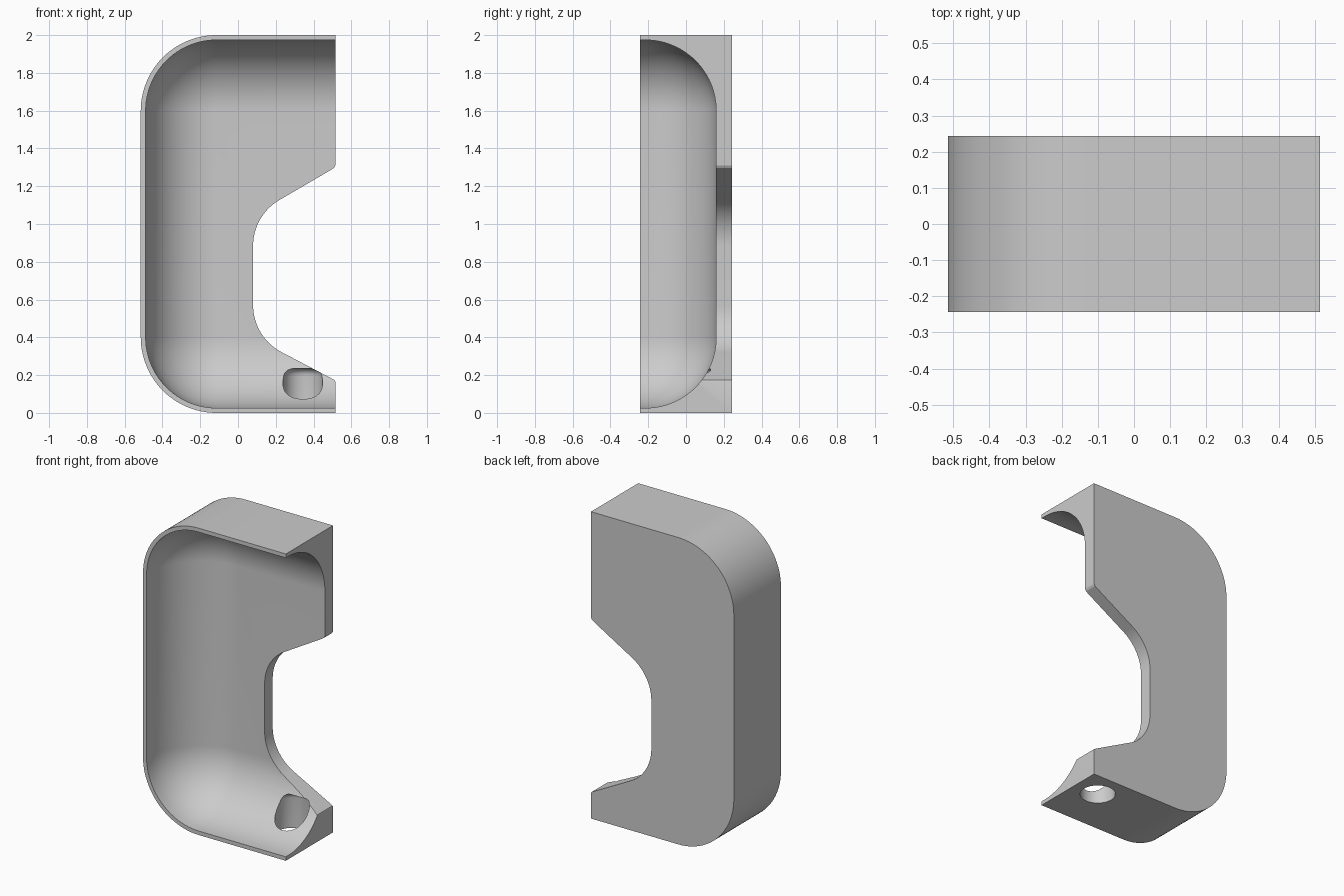
import bpy, bmesh
from math import sin, cos, pi, radians

if "Cube" in bpy.data.objects:
    bpy.data.objects.remove(bpy.data.objects["Cube"], do_unlink=True)

HX, HY, H = 0.515, 0.243, 2.0      # half width, half depth, height
R, WALL = 0.401, 0.026             # outer corner radius, shell thickness
CX = -HX + R                       # corner centre
SEG = 24

grey = bpy.data.materials.new("light_grey")
grey.use_nodes = True
grey.diffuse_color = (0.6, 0.6, 0.6, 1)
grey.node_tree.nodes["Principled BSDF"].inputs["Base Color"].default_value = (0.6, 0.6, 0.6, 1)


def arc(cx, cz, r, a0, a1, n=SEG):
    """Points on an arc in the XZ plane, angles in degrees."""
    steps = [radians(a0 + (a1 - a0) * i / n) for i in range(n + 1)]
    return [(cx + r * cos(a), cz + r * sin(a)) for a in steps]


def outline(r, right):
    """Upright outline, square on the right and rounded on the left."""
    return ([(right, R - r), (right, H - R + r)]
            + arc(CX, H - R, r, 90, 180) + arc(CX, R, r, 180, 270))


def loft(name, rings):
    """Solid through (depth, outline) rings, capped at both ends."""
    bm = bmesh.new()
    loops = [[bm.verts.new((x, y, z)) for x, z in pts] for y, pts in rings]
    for a, b in zip(loops, loops[1:]):
        for i in range(len(a)):
            j = (i + 1) % len(a)
            bm.faces.new((a[i], a[j], b[j], b[i]))
    bm.faces.new(loops[0])
    bm.faces.new(loops[-1])
    bmesh.ops.remove_doubles(bm, verts=bm.verts, dist=1e-5)
    bmesh.ops.recalc_face_normals(bm, faces=bm.faces)
    mesh = bpy.data.meshes.new(name)
    bm.to_mesh(mesh)
    bm.free()
    mesh.materials.append(grey)
    obj = bpy.data.objects.new(name, mesh)
    bpy.context.collection.objects.link(obj)
    return obj


# Outer body
body = loft("housing_shell", [(-HY, outline(R, HX)), (HY, outline(R, HX))])

# Hollow, with a quarter-round transition into the back plate
r = R - WALL
y0 = 0.16 - r
rings = [(-0.5, outline(r, 0.8))]
for i in range(SEG + 1):
    t = pi / 2 * i / SEG
    rad = r * cos(t) if i < SEG else 0
    rings.append((y0 + r * sin(t), outline(rad, 0.8)))
hollow = loft("hollow_cutter", rings)

# Side notch with rounded inner corners and eased tips
notch_pts = ([(0.8, 0.165), (HX, 0.165), (0.512, 0.173), (0.5, 0.18)]
             + arc(0.36, 0.57, 0.28, 242, 180)
             + arc(0.36, 0.885, 0.28, 180, 120)
             + [(0.495, 1.288), (0.508, 1.297), (HX, 1.31), (0.8, 1.31)])
notch = loft("notch_cutter", [(-0.6, notch_pts), (0.6, notch_pts)])

# Blind screw hole from below, with a rounded upper end
bpy.ops.mesh.primitive_cylinder_add(vertices=48, radius=0.105, depth=0.435,
                                    location=(0.343, 0.072, 0.0175))
hole = bpy.context.object
hole.name = "hole_cutter"
hole.data.materials.append(grey)
bevel = hole.modifiers.new("round_end", "BEVEL")
bevel.width, bevel.segments = 0.038, 6

for cutter in (hollow, notch, hole):
    cutter.hide_render = True
    cut = body.modifiers.new(cutter.name, "BOOLEAN")
    cut.operation, cut.solver, cut.object = "DIFFERENCE", "EXACT", cutter
    bpy.ops.object.select_all(action="DESELECT")
    body.select_set(True)
    bpy.context.view_layer.objects.active = body
    bpy.ops.object.modifier_apply(modifier=cut.name)
    bpy.data.objects.remove(cutter, do_unlink=True)

bpy.ops.object.shade_smooth_by_angle(angle=radians(25))
